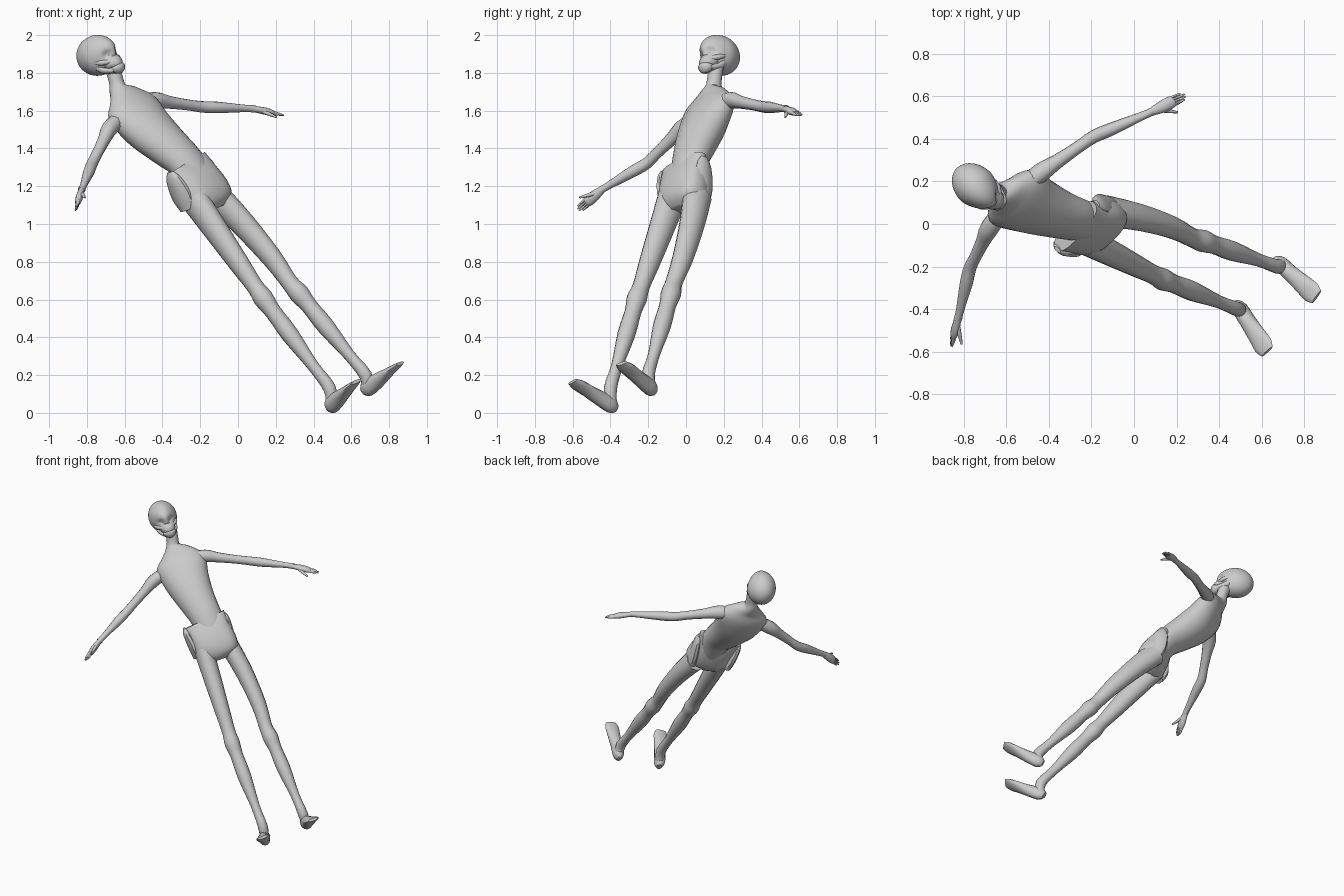
import bpy, bmesh, math
from mathutils import Vector as V, Matrix

if "Cube" in bpy.data.objects:
    bpy.data.objects.remove(bpy.data.objects["Cube"])

bone = bpy.data.materials.new("pale grey")
bone.diffuse_color = (0.6, 0.6, 0.6, 1)
bone.use_nodes = True
bone.node_tree.nodes["Principled BSDF"].inputs["Base Color"].default_value = bone.diffuse_color

FRONT = V((.44, -.69, .58)).normalized()   # direction the chest faces


def finish(name, bm):
    bmesh.ops.recalc_face_normals(bm, faces=bm.faces)
    me = bpy.data.meshes.new(name)
    bm.to_mesh(me)
    bm.free()
    me.materials.append(bone)
    ob = bpy.data.objects.new(name, me)
    bpy.context.collection.objects.link(ob)
    for o in bpy.context.selected_objects:
        o.select_set(False)
    ob.select_set(True)
    bpy.context.view_layer.objects.active = ob
    bpy.ops.object.shade_smooth_by_angle(angle=math.radians(50))
    return ob


def spline(a, b, c, d, t):
    return b + (c - a) * (t / 2) + (a * 2 - b * 5 + c * 4 - d) * (t * t / 2) \
        + (b * 3 - a - c * 3 + d) * (t ** 3 / 2)


def loft(name, stations, front=FRONT, sides=14, steps=3, power=1.0):
    """Skin oval rings: each station is (centre, side radius, front radius).
    A power below 1 makes the rings squarer."""
    pts = [(V(p), V((w, d))) for p, w, d in stations]
    pts = [pts[0]] + pts + [pts[-1]]
    path = []
    for i in range(1, len(pts) - 2):
        for k in range(steps):
            path.append([spline(*[pts[i + j][m] for j in (-1, 0, 1, 2)], k / steps)
                         for m in (0, 1)])
    path.append(pts[-1])
    bm = bmesh.new()
    rings = []

    def bend(v):
        return math.copysign(abs(v) ** power, v)
    for i, (c, r) in enumerate(path):
        t = path[min(i + 1, len(path) - 1)][0] - path[max(i - 1, 0)][0]
        side = V(front).cross(t).normalized()
        out = t.cross(side).normalized()
        rings.append([bm.verts.new(c + side * r.x * bend(math.cos(a))
                                   + out * r.y * bend(math.sin(a)))
                      for a in (math.tau * k / sides for k in range(sides))])
    for a, b in zip(rings, rings[1:]):
        for k in range(sides):
            n = (k + 1) % sides
            bm.faces.new((a[k], a[n], b[n], b[k]))
    bm.faces.new(rings[0])
    bm.faces.new(rings[-1])
    return finish(name, bm)


def mix(a, b, t):
    return V(a).lerp(V(b), t)


# Torso running up into the neck
loft("torso", [((-.19, 0, 1.20), .10, .08), ((-.27, .02, 1.32), .108, .085),
               ((-.37, .05, 1.41), .125, .10), ((-.48, .09, 1.51), .153, .105),
               ((-.56, .125, 1.61), .172, .085), ((-.60, .135, 1.67), .115, .06),
               ((-.635, .145, 1.715), .05, .048), ((-.645, .15, 1.76), .04, .038),
               ((-.67, .16, 1.84), .042, .04)], sides=20)

# Pelvis with flared crests
loft("pelvis", [((-.275, -.01, 1.32), .15, .05), ((-.23, -.012, 1.25), .145, .078),
                ((-.175, -.015, 1.165), .15, .092), ((-.15, -.02, 1.11), .135, .082),
                ((-.135, -.02, 1.075), .07, .05)], sides=24, power=.75)
for name, tip, base in (("left_hip_crest", (-.175, .095, 1.355), (-.10, .08, 1.12)),
                        ("right_hip_crest", (-.36, -.12, 1.275), (-.265, -.09, 1.08))):
    loft(name, [(tip, .010, .02), (mix(tip, base, .2), .026, .05),
                (mix(tip, base, .65), .034, .068), (base, .035, .05)], sides=10)

# Legs and feet
legs = {"left": ((-.12, .06, 1.15), (.325, -.08, .63), (.675, -.20, .20),
                 (.685, -.185, .13), (.85, -.335, .255), (.012, .014, .007)),
        "right": ((-.23, -.075, 1.13), (.135, -.26, .605), (.485, -.40, .13),
                  (.495, -.395, .04), (.62, -.59, .16), (0, 0, 0))}
for s, (hip, knee, ankle, heel, toe, bow) in legs.items():
    bow = V(bow)
    loft(s + "_leg", [(hip, .066, .085), (mix(hip, knee, .3) + bow, .060, .072),
                      (mix(hip, knee, .65) + bow, .051, .058),
                      (mix(hip, knee, .88), .045, .046),
                      (knee, .052, .055), (mix(knee, ankle, .15), .043, .045),
                      (mix(knee, ankle, .4), .046, .048), (mix(knee, ankle, .75), .03, .032),
                      (ankle, .033, .036), (heel, .03, .03)])
    up = V(knee) - V(ankle)
    run = V(toe) - V(heel)
    loft(s + "_foot", [(V(heel) - run * .13, .018, .025), (heel, .036, .045),
                       (mix(heel, toe, .3), .038, .042), (mix(heel, toe, .65), .046, .027),
                       (mix(heel, toe, .9), .05, .017), (V(toe) + run * .05, .036, .009)],
         front=up)

# Arms, hands, fingers and thumbs
arms = {"left": ((-.54, .16, 1.64), (-.44, .24, 1.655), (-.19, .41, 1.62), (.09, .53, 1.61),
                 (.24, .605, 1.575), (.205, .525, 1.565), (.1, 0, 1)),
        "right": ((-.62, .06, 1.565), (-.68, -.02, 1.505), (-.772, -.21, 1.32),
                  (-.828, -.45, 1.18), (-.86, -.57, 1.075), (-.81, -.565, 1.14), (1, 0, -.2))}
for s, (root, sh, el, wr, tip, thumb, flat) in arms.items():
    loft(s + "_arm", [(root, .04, .04), (sh, .043, .046), (mix(sh, el, .3), .034, .035),
                      (mix(sh, el, .7), .029, .029), (el, .030, .031),
                      (mix(el, wr, .3), .03, .031), (mix(el, wr, .8), .019, .021),
                      (wr, .021, .018)], sides=12)
    run = V(tip) - V(wr)
    across = V(flat).cross(run).normalized()
    loft(s + "_palm", [(mix(el, wr, .95), .018, .015), (mix(wr, tip, .3), .029, .019),
                       (mix(wr, tip, .55), .029, .017), (mix(wr, tip, .66), .024, .011)],
         front=flat, sides=12)
    for i in range(4):
        off = across * (i - 1.5) * .0115
        end = mix(wr, tip, (.94, 1, 1, .9)[i]) + off
        loft(f"{s}_finger_{i + 1}", [(mix(wr, tip, .45) + off, .008, .010),
                                     (mix(wr, tip, .75) + off, .0075, .009),
                                     (end, .004, .004)], front=flat, sides=8)
    loft(s + "_thumb", [(mix(wr, tip, .12), .013, .012),
                        (mix(mix(wr, tip, .12), thumb, .55), .010, .010),
                        (thumb, .005, .005)], front=flat, sides=8)

# Head frame: side, facing, up
hs = V((.62, .72, .25)).normalized()
hf = hs.cross(V((-.3, 0, .95))).normalized()
hu = hf.cross(hs).normalized()
head = Matrix((-hs, hf, hu)).transposed().to_4x4()
head.translation = V((-.742, .174, 1.893))

# Skull: oval with pinched temples, eye sockets and nose hollow
bm = bmesh.new()
bmesh.ops.create_uvsphere(bm, u_segments=48, v_segments=32, radius=1)
for v in bm.verts:
    x, y, z = v.co.x * .096, v.co.y * .128, v.co.z * .108
    if y > 0:
        x *= 1 - .22 * (y / .128)
    dent = 0
    for ex, ez, r, depth in ((-.036, -.01, .022, .024), (.036, -.01, .022, .024),
                             (0, -.04, .013, .016)):
        if y > 0:
            dent += depth * math.exp(-((x - ex) ** 2 + (z - ez) ** 2) / r ** 2)
    v.co = (x, y - dent, z)
bm.transform(head)
finish("skull", bm)

# Upper and lower jaw with a mouth groove between them
jaw = [((0, .066, -.035), .060, .045), ((0, .082, -.058), .054, .046),
       ((0, .100, -.074), .047, .042), ((0, .102, -.082), .037, .035),
       ((0, .104, -.090), .045, .041), ((0, .105, -.108), .038, .035),
       ((0, .102, -.122), .02, .02)]
loft("jaw", [(head @ V(p), w, d) for p, w, d in jaw], front=hf, sides=20, steps=2)
for s in (-1, 1):
    side = "right" if s > 0 else "left"
    loft(side + "_jaw_hinge",
         [(head @ V(p), r, r * 1.4) for p, r in
          (((s * .064, .015, -.045), .012), ((s * .055, .045, -.082), .014),
           ((s * .03, .10, -.102), .014))], front=hf, sides=10)
    loft(side + "_cheekbone",
         [(head @ V(p), r, r) for p, r in
          (((s * .074, .03, -.03), .010), ((s * .062, .07, -.042), .014),
           ((s * .03, .104, -.05), .012))], front=hu, sides=10)
